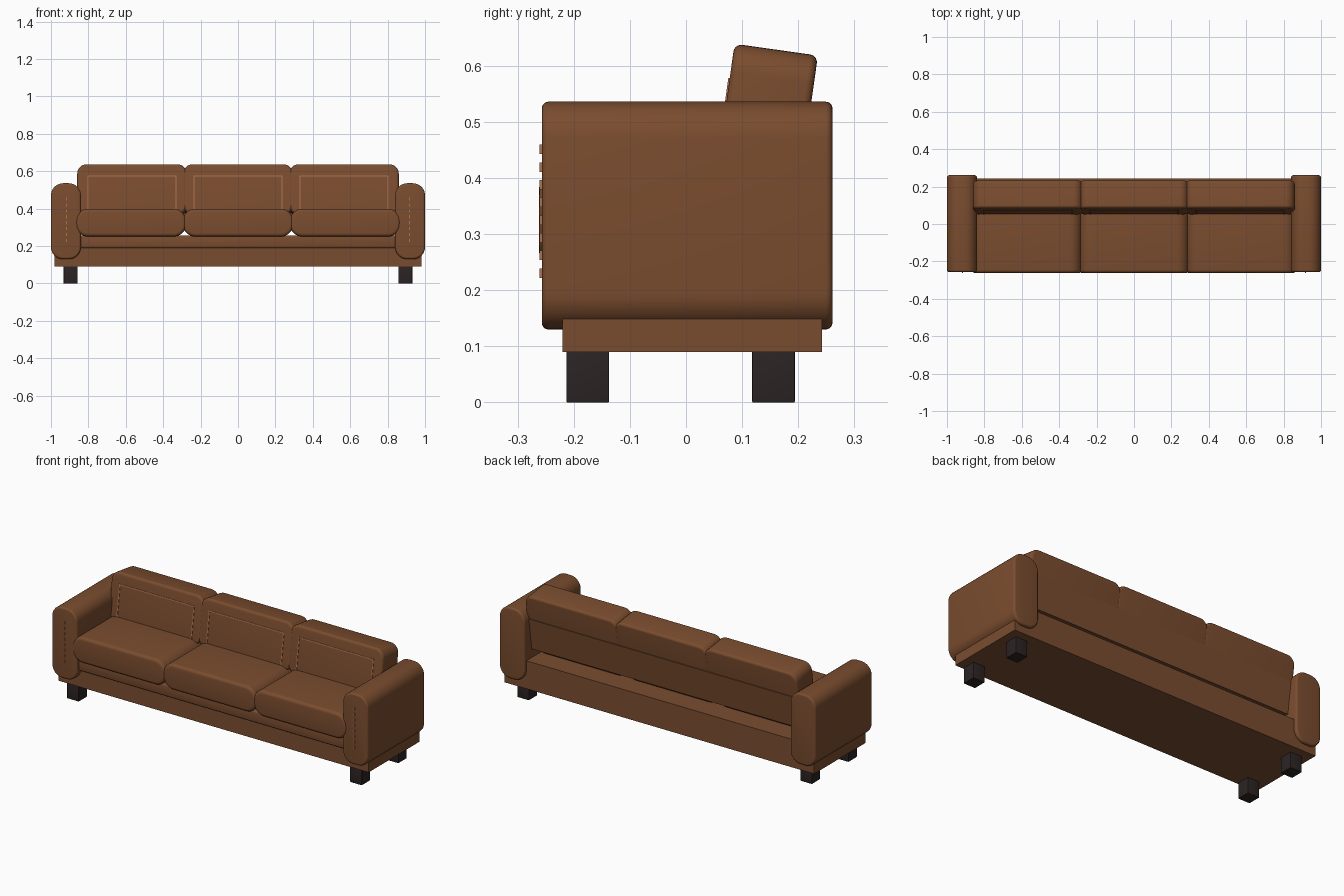
import bpy, bmesh, math
from mathutils import Matrix, Vector

if "Cube" in bpy.data.objects:
    bpy.data.objects.remove(bpy.data.objects["Cube"])


def material(name, rgb):
    m = bpy.data.materials.new(name)
    m.diffuse_color = (*rgb, 1)
    m.use_nodes = True
    m.node_tree.nodes["Principled BSDF"].inputs["Base Color"].default_value = m.diffuse_color
    return m


LEATHER = material("brown leather", (0.195, 0.073, 0.028))
THREAD = material("tan thread", (0.42, 0.17, 0.08))
WOOD = material("dark wood", (0.025, 0.017, 0.017))


def finish(name, bm, mat, matrix=Matrix(), smooth=True):
    bmesh.ops.recalc_face_normals(bm, faces=bm.faces)
    me = bpy.data.meshes.new(name)
    bm.to_mesh(me)
    bm.free()
    me.materials.append(mat)
    ob = bpy.data.objects.new(name, me)
    bpy.context.collection.objects.link(ob)
    ob.matrix_world = matrix
    if smooth:
        bpy.ops.object.select_all(action='DESELECT')
        ob.select_set(True)
        bpy.context.view_layer.objects.active = ob
        bpy.ops.object.shade_smooth_by_angle(angle=math.radians(35))
    return ob


def add_box(bm, x0, x1, y0, y1, z0, z1):
    m = Matrix.Translation(((x0 + x1) / 2, (y0 + y1) / 2, (z0 + z1) / 2))
    m = m @ Matrix.Diagonal((x1 - x0, y1 - y0, z1 - z0, 1))
    bmesh.ops.create_cube(bm, size=1, matrix=m)


def box(name, dims, mat, matrix=Matrix(), bevel=0):
    bm = bmesh.new()
    add_box(bm, *dims)
    if bevel:
        bmesh.ops.bevel(bm, geom=bm.edges[:], offset=bevel, segments=3,
                        profile=0.5, affect='EDGES')
    return finish(name, bm, mat, matrix, bevel > 0)


def pad(name, size, radius, edge, mat, matrix):
    """Rounded-rectangle XZ profile extruded along y with softly rolled rims."""
    w, d, h = (s / 2 for s in size)
    n, k = 8, 5
    rolls = [(edge * (1 - math.sin(t)), edge * (1 - math.cos(t)))
             for t in (math.pi / 2 * i / k for i in range(k + 1))]
    stations = [(-d + out, inset) for inset, out in
                ((a, b) for a, b in rolls)]
    # station = (y, profile inset), front rim then mirrored back rim
    stations = sorted((-d + edge * (1 - math.sin(t)), edge * (1 - math.cos(t)))
                      for t in (math.pi / 2 * i / k for i in range(k + 1)))
    stations += [(-y, i) for y, i in reversed(stations)]
    bm = bmesh.new()
    rings = []
    for y, inset in stations:
        r = radius - inset
        ring = []
        for q, (sx, sz) in enumerate(((1, 1), (-1, 1), (-1, -1), (1, -1))):
            for j in range(n + 1):
                a = math.pi / 2 * (q + j / n)
                ring.append(bm.verts.new((sx * (w - radius) + r * math.cos(a), y,
                                          sz * (h - radius) + r * math.sin(a))))
        rings.append(ring)
    for a, b in zip(rings, rings[1:]):
        for i in range(len(a)):
            j = (i + 1) % len(a)
            bm.faces.new((a[i], a[j], b[j], b[i]))
    bm.faces.new(rings[0])
    bm.faces.new(rings[-1])
    return finish(name, bm, mat, matrix)


# Base plinth and front rail
box("base", (-0.98, 0.98, -0.22, 0.242, 0.09, 0.25), LEATHER)
box("front_rail", (-0.85, 0.85, -0.235, 0.10, 0.19, 0.256), LEATHER, bevel=0.008)

# Arms, arm stitching and legs
for s, side in ((-1, "left"), (1, "right")):
    pad(side + "_arm", (0.16, 0.518, 0.406), 0.065, 0.012, LEATHER,
        Matrix.Translation((s * 0.92, 0.002, 0.333)))
    bm = bmesh.new()
    for i in range(8):
        z = 0.222 + i * 0.0315
        add_box(bm, s * 0.917 - 0.002, s * 0.917 + 0.002, -0.2615, -0.254, z, z + 0.017)
    finish(side + "_arm_stitching", bm, THREAD, smooth=False)
    for y, end in ((-0.175, "front"), (0.156, "back")):
        box(f"{side}_{end}_leg", (s * 0.895 - 0.037, s * 0.895 + 0.037,
                                  y - 0.038, y + 0.038, 0, 0.092), WOOD, bevel=0.002)

# Seat cushions, leaning back cushions and their stitching
lean = Matrix.Rotation(math.radians(-8), 4, 'X')
for i, side in ((-1, "left"), (0, "middle"), (1, "right")):
    pad(side + "_seat_cushion", (0.59, 0.39, 0.148), 0.066, 0.018, LEATHER,
        Matrix.Translation((i * 0.573, -0.067, 0.325)))
    m = Matrix.Translation((i * 0.567, 0.142, 0.495)) @ lean
    pad(side + "_back_cushion", (0.585, 0.15, 0.27), 0.05, 0.014, LEATHER, m)
    bm = bmesh.new()
    for x in (-0.235, 0.235):
        add_box(bm, x - 0.003, x + 0.003, -0.0775, -0.072, -0.11, 0.073)
    add_box(bm, -0.238, 0.238, -0.0775, -0.072, 0.067, 0.073)
    finish(side + "_back_stitching", bm, THREAD, m, smooth=False)

# Leaning back panel behind the cushions
box("back_panel", (-0.85, 0.85, 0.03, 0.079, -0.186, -0.004), LEATHER,
    Matrix.Translation((0, 0.142, 0.495)) @ lean)
